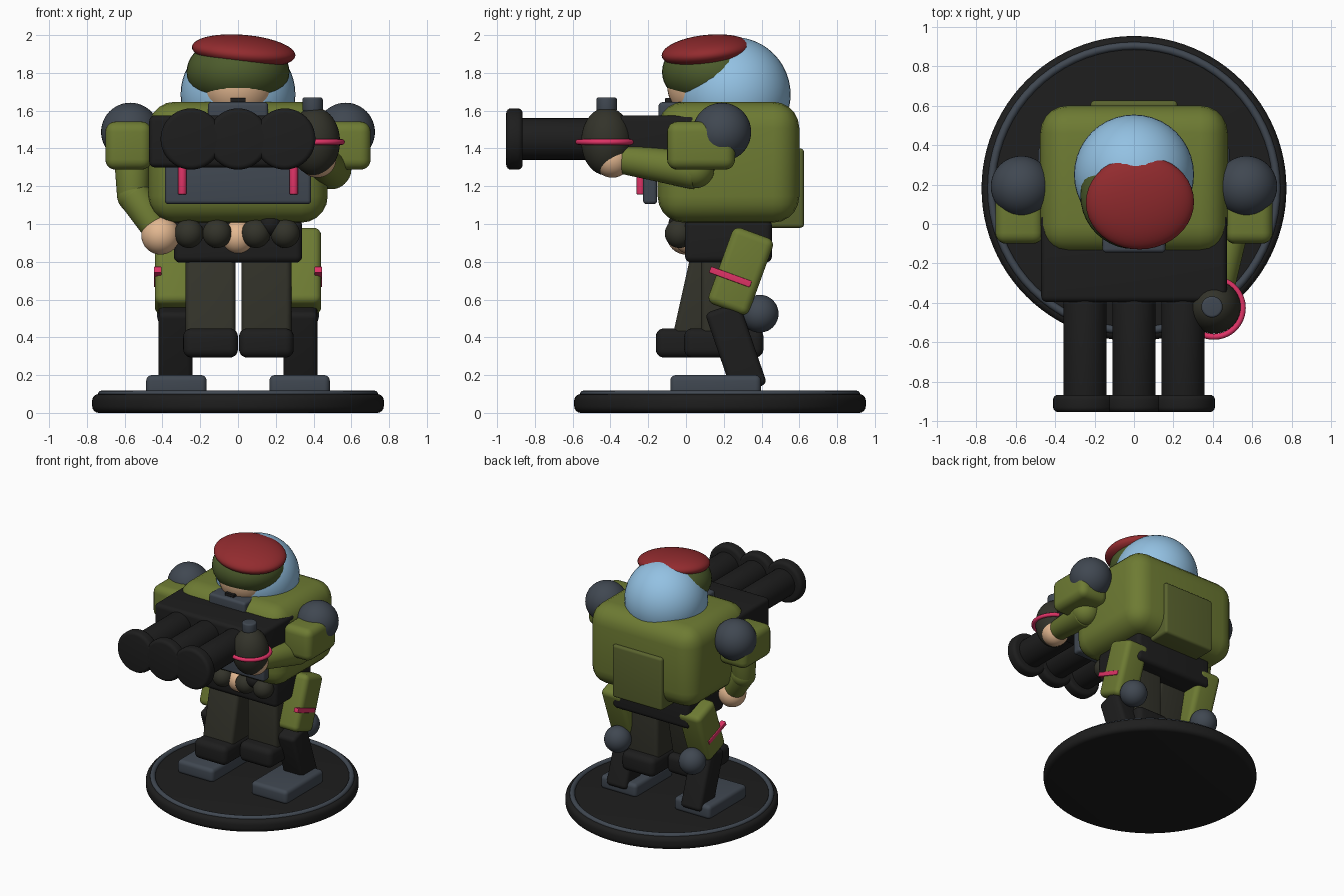
import bpy, bmesh, math
from mathutils import Vector, Matrix

default = bpy.data.objects.get("Cube")
if default:
    bpy.data.objects.remove(default, do_unlink=True)


def material(name, r, g, b):
    m = bpy.data.materials.new(name)
    m.use_nodes = True
    col = [(c / 255) ** 2.2 for c in (r, g, b)] + [1]
    m.diffuse_color = col
    m.node_tree.nodes["Principled BSDF"].inputs["Base Color"].default_value = col
    return m


OLIVE = material("olive", 109, 122, 54)
PANEL = material("dark_olive", 90, 99, 50)
CAMO = material("moss", 78, 92, 48)
DRAB = material("drab", 54, 54, 46)
BLACK = material("black", 35, 35, 35)
SLATE = material("slate", 66, 73, 82)
BLUE = material("sky_blue", 146, 192, 226)
RED = material("dark_red", 145, 47, 50)
PINK = material("hot_pink", 222, 54, 102)
SKIN = material("skin", 226, 182, 143)


def finish(name, bm, mat, matrix):
    """Turn a bmesh into a shaded, coloured object."""
    me = bpy.data.meshes.new(name)
    bm.to_mesh(me)
    bm.free()
    me.materials.append(mat)
    ob = bpy.data.objects.new(name, me)
    bpy.context.collection.objects.link(ob)
    ob.matrix_world = matrix
    bpy.ops.object.select_all(action='DESELECT')
    ob.select_set(True)
    bpy.context.view_layer.objects.active = ob
    bpy.ops.object.shade_smooth_by_angle(angle=math.radians(35))
    return ob


def box(name, loc, size, mat, bevel=0.03, tilt=0):
    """Rounded box, tilted about x by degrees."""
    bm = bmesh.new()
    bmesh.ops.create_cube(bm, size=1)
    bmesh.ops.scale(bm, vec=size, verts=bm.verts)
    bmesh.ops.bevel(bm, geom=bm.edges[:], offset=bevel, segments=5,
                    profile=0.5, affect='EDGES')
    rot = Matrix.Rotation(math.radians(tilt), 4, 'X')
    return finish(name, bm, mat, Matrix.Translation(loc) @ rot)


def ball(name, loc, radii, mat, tilt=(0, 0), floor=None):
    """Ellipsoid, optionally tilted about x and y and cut flat below floor."""
    if not isinstance(radii, tuple):
        radii = (radii,) * 3
    bm = bmesh.new()
    bmesh.ops.create_uvsphere(bm, u_segments=40, v_segments=24, radius=1)
    bmesh.ops.scale(bm, vec=radii, verts=bm.verts)
    if floor is not None:
        bmesh.ops.bisect_plane(bm, geom=bm.verts[:] + bm.edges[:] + bm.faces[:],
                               plane_co=(0, 0, floor), plane_no=(0, 0, 1),
                               clear_inner=True)
        bmesh.ops.holes_fill(bm, edges=[e for e in bm.edges if e.is_boundary])
    rot = (Matrix.Rotation(math.radians(tilt[0]), 4, 'X')
           @ Matrix.Rotation(math.radians(tilt[1]), 4, 'Y'))
    return finish(name, bm, mat, Matrix.Translation(loc) @ rot)


def rod(name, start, end, r1, r2, mat, bevel=0.015, sides=40):
    """Cylinder or cone from start to end with rounded rims."""
    a, b = Vector(start), Vector(end)
    bm = bmesh.new()
    bmesh.ops.create_cone(bm, cap_ends=True, segments=sides, radius1=r1,
                          radius2=r2, depth=(b - a).length)
    rims = [e for e in bm.edges if any(len(f.verts) > 4 for f in e.link_faces)]
    bmesh.ops.bevel(bm, geom=rims, offset=bevel, segments=4, profile=0.5,
                    affect='EDGES')
    rot = (b - a).to_track_quat('Z', 'Y').to_matrix().to_4x4()
    return finish(name, bm, mat, Matrix.Translation((a + b) / 2) @ rot)


def ring(name, loc, major, minor, mat):
    bpy.ops.mesh.primitive_torus_add(location=loc, major_radius=major,
                                     minor_radius=minor, major_segments=72,
                                     minor_segments=12)
    ob = bpy.context.object
    ob.name = name
    ob.data.materials.append(mat)
    bpy.ops.object.shade_smooth_by_angle(angle=math.radians(35))


# Round display base
rod("base", (0, 0.18, 0), (0, 0.18, 0.1), 0.772, 0.772, BLACK, 0.035, 96)
ring("base_ring", (0, 0.18, 0.098), 0.722, 0.02, SLATE)

# Mechanical outer legs and shoulders, mirrored
for side, s in (("right", -1), ("left", 1)):
    box(side + "_foot_plate", (s * 0.326, 0.157, 0.145), (0.32, 0.48, 0.11), SLATE, 0.03)
    box(side + "_shin", (s * 0.33, 0.265, 0.34), (0.18, 0.19, 0.46), BLACK, 0.03, 19)
    ball(side + "_knee", (s * 0.33, 0.39, 0.525), 0.1, SLATE)
    box(side + "_thigh", (s * 0.34, 0.29, 0.75), (0.2, 0.23, 0.43), OLIVE, 0.04, -20)
    box(side + "_thigh_stripe", (s * 0.425, 0.235, 0.72), (0.04, 0.23, 0.035),
        PINK, 0.005, -20)
    ball(side + "_shoulder", (s * 0.57, 0.19, 1.487), 0.155, SLATE)
    box(side + "_upper_arm", (s * 0.58, 0.08, 1.415), (0.245, 0.36, 0.255), OLIVE, 0.055)

# Inner legs and boots, one stepping forward
for side, x, top, low, boot in (("right", -0.145, 0.16, 0.06, 0.05),
                                ("left", 0.15, 0.21, 0.21, 0.2)):
    lean = math.degrees(math.atan2(top - low, 0.45))
    box(side + "_trouser", (x, (top + low) / 2, 0.62), (0.265, 0.26, 0.5),
        DRAB, 0.03, -lean)
    box(side + "_boot", (x, boot, 0.37), (0.29, 0.42, 0.155), BLACK, 0.045)

# Torso, belt and back panel
box("torso", (0, 0.225, 1.327), (0.95, 0.75, 0.64), OLIVE, 0.14)
box("back_panel", (0, 0.52, 1.19), (0.44, 0.21, 0.42), PANEL, 0.02)
box("belt", (0, 0.225, 0.91), (0.68, 0.46, 0.23), BLACK, 0.035)
ball("buckle", (0, 0.025, 0.93), 0.09, SKIN)
for i, x in enumerate((-0.26, -0.11, 0.095, 0.25)):
    ball("belt_pouch_%d" % i, (x, -0.035, 0.95), 0.077, DRAB)
ball("belt_knob", (0.17, -0.03, 1.0), 0.063, BLACK)

# Head, hood, glass dome and beret
ball("head", (0, 0.1, 1.735), 0.2, SKIN)
ball("hood", (0, 0.145, 1.805), (0.272, 0.272, 0.193), CAMO, floor=-0.12)
ball("dome", (0, 0.25, 1.686), 0.304, BLUE)
ball("beret", (0.03, 0.11, 1.915), (0.275, 0.24, 0.083), RED, tilt=(6, 5))
box("mouth", (0, -0.09, 1.656), (0.08, 0.04, 0.022), BLACK, 0.003)
box("collar", (0, -0.07, 1.585), (0.32, 0.15, 0.12), SLATE, 0.02)

# Triple launcher across the chest
box("launcher_body", (0, -0.17, 1.437), (0.94, 0.45, 0.275), BLACK, 0.03)
for i in (-1, 0, 1):
    x = i * 0.248
    rod("launcher_tube_%d" % (i + 1), (x, -0.3, 1.45), (x, -0.88, 1.45), 0.11, 0.11, BLACK)
    rod("launcher_muzzle_%d" % (i + 1), (x, -0.865, 1.45), (x, -0.952, 1.45),
        0.162, 0.162, BLACK, 0.025)
box("launcher_plate", (0, -0.19, 1.215), (0.775, 0.075, 0.22), SLATE, 0.02)
for x in (-0.295, 0.295):
    rod("launcher_handle", (x, -0.24, 1.155), (x, -0.24, 1.31), 0.023, 0.023, PINK, 0.01, 20)

# Lowered right arm
rod("right_sleeve", (-0.56, 0.08, 1.34), (-0.555, 0.06, 1.14), 0.095, 0.085, OLIVE)
ball("right_elbow", (-0.55, 0.06, 1.15), 0.09, OLIVE)
rod("right_forearm", (-0.555, 0.06, 1.16), (-0.43, 0.01, 0.97), 0.09, 0.075, OLIVE)
ball("right_hand", (-0.41, 0.0, 0.94), 0.102, SKIN)

# Raised left arm holding the grenade
ball("left_elbow", (0.5, 0.05, 1.29), 0.1, OLIVE)
rod("left_forearm", (0.5, 0.06, 1.28), (0.42, -0.38, 1.35), 0.1, 0.075, OLIVE)
ball("left_hand", (0.42, -0.39, 1.345), 0.1, SKIN)
ball("grenade", (0.405, -0.42, 1.437), (0.135, 0.135, 0.18), DRAB)
ring("grenade_band", (0.405, -0.425, 1.434), 0.146, 0.015, PINK)
rod("grenade_neck", (0.395, -0.42, 1.57), (0.395, -0.42, 1.62), 0.045, 0.045, SLATE)
rod("grenade_cap", (0.395, -0.42, 1.595), (0.395, -0.42, 1.67), 0.054, 0.054, SLATE, 0.012)
